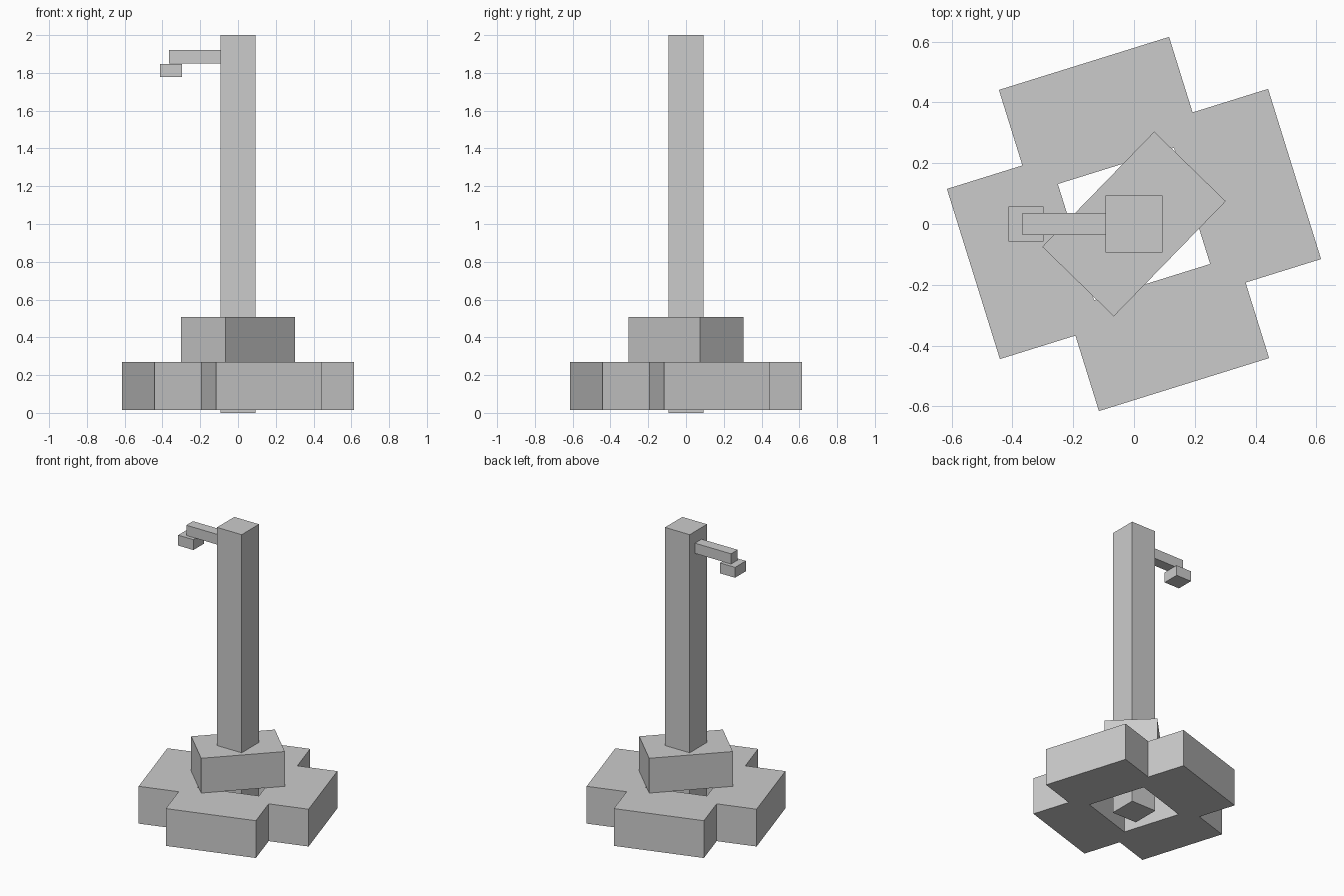
import bpy, bmesh, math
from mathutils import Matrix

if "Cube" in bpy.data.objects:
    bpy.data.objects.remove(bpy.data.objects["Cube"])

grey = bpy.data.materials.new("plain_grey")
grey.diffuse_color = (0.6, 0.6, 0.6, 1)
grey.use_nodes = True
grey.node_tree.nodes["Principled BSDF"].inputs["Base Color"].default_value = grey.diffuse_color


def finish(name, bm):
    bmesh.ops.recalc_face_normals(bm, faces=bm.faces)
    mesh = bpy.data.meshes.new(name)
    bm.to_mesh(mesh)
    bm.free()
    mesh.materials.append(grey)
    obj = bpy.data.objects.new(name, mesh)
    bpy.context.collection.objects.link(obj)
    return obj


def box(name, x, y, z, angle=0):
    """Box from (low, high) spans, turned about the z axis."""
    bm = bmesh.new()
    bmesh.ops.create_cube(bm, size=1)
    for v in bm.verts:
        v.co = [(a + b) / 2 + c * (b - a) for (a, b), c in zip((x, y, z), v.co)]
    bm.transform(Matrix.Rotation(math.radians(angle), 4, 'Z'))
    return finish(name, bm)


# Cross-shaped base with a square well: one mitred arm repeated four times
HOLE, HALF, REACH = 0.2, 0.293, 0.553
arm = [(-HOLE, HOLE), (HOLE, HOLE), (HALF, HALF),
       (HALF, REACH), (-HALF, REACH), (-HALF, HALF)]
bm = bmesh.new()
for k in range(4):
    turn = Matrix.Rotation(math.radians(17.3 + 90 * k), 3, 'Z')
    bm.faces.new([bm.verts.new(turn @ Matrix.Translation((u, v, 0.015)).translation)
                  for u, v in arm])
bmesh.ops.remove_doubles(bm, verts=bm.verts, dist=1e-4)
top = bmesh.ops.extrude_face_region(bm, geom=bm.faces[:], use_keep_orig=True)
bmesh.ops.translate(bm, vec=(0, 0, 0.255),
                    verts=[g for g in top["geom"] if isinstance(g, bmesh.types.BMVert)])
finish("cross_base", bm)

# Plinth block set diagonally on the base
box("plinth", (-0.264, 0.264), (-0.164, 0.164), (0.27, 0.508), 45.8)

# Tall post running down through the well
box("post", (-0.0935, 0.0935), (-0.0935, 0.0935), (0, 2))

# Side bracket and hanging lamp
box("bracket", (-0.366, -0.09), (-0.036, 0.036), (1.85, 1.92))
box("lamp", (-0.412, -0.297), (-0.058, 0.058), (1.777, 1.848))
